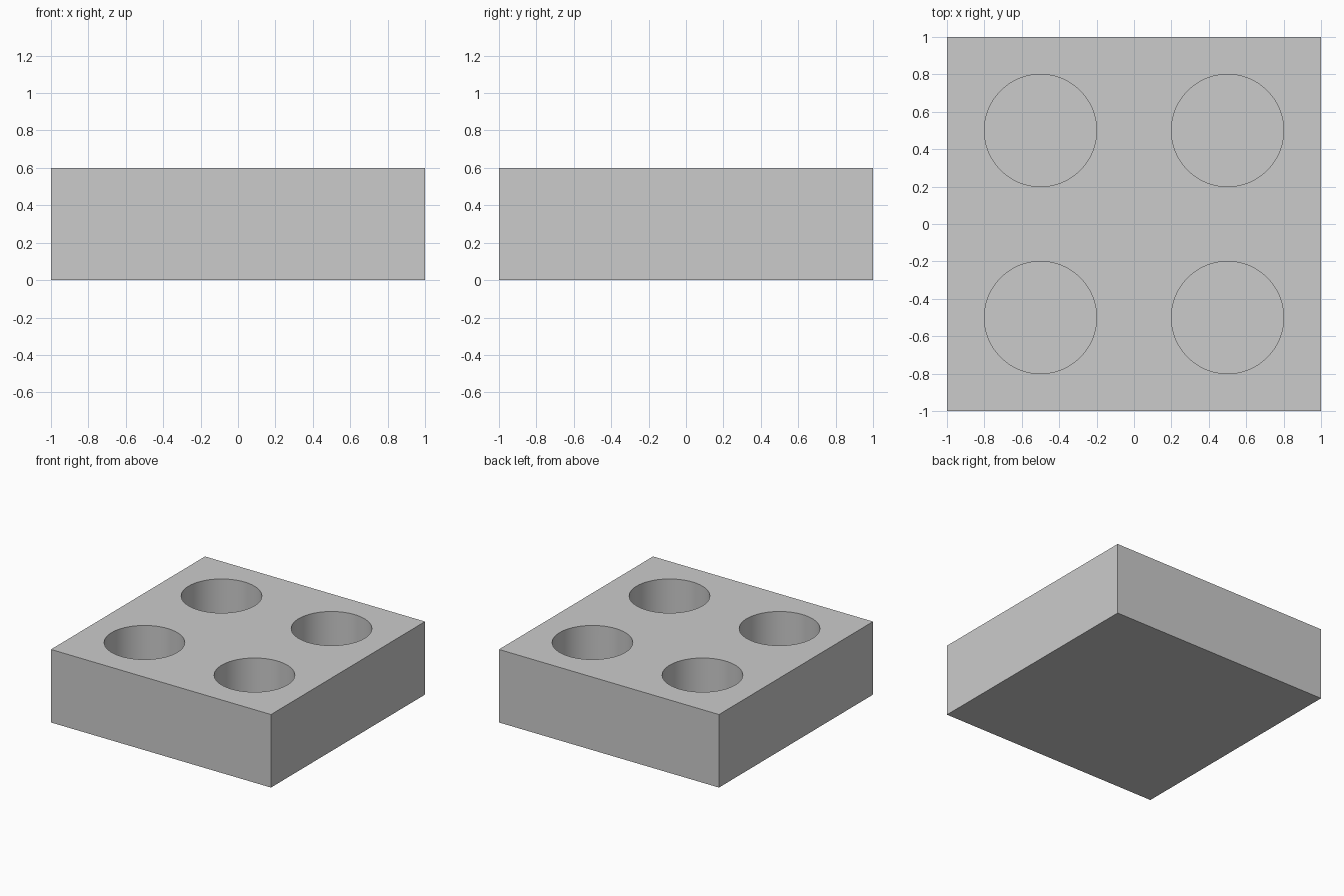
import bpy
import math

WIDTH, HEIGHT = 2.0, 0.6
HOLE_RADIUS, HOLE_OFFSET, FLOOR = 0.3, 0.5, 0.1

cube = bpy.data.objects.get("Cube")
if cube:
    bpy.data.objects.remove(cube, do_unlink=True)


def make_material(name, color):
    mat = bpy.data.materials.new(name)
    mat.use_nodes = True
    mat.diffuse_color = color
    mat.node_tree.nodes["Principled BSDF"].inputs["Base Color"].default_value = color
    return mat


grey = make_material("plain grey", (0.6, 0.6, 0.6, 1))

# Solid square block
bpy.ops.mesh.primitive_cube_add(size=1, location=(0, 0, HEIGHT / 2))
block = bpy.context.object
block.name = "block"
block.scale = (WIDTH, WIDTH, HEIGHT)
bpy.ops.object.transform_apply(location=True, rotation=False, scale=True)
block.data.materials.append(grey)

# Four round wells, open at the top
for x in (-HOLE_OFFSET, HOLE_OFFSET):
    for y in (-HOLE_OFFSET, HOLE_OFFSET):
        bpy.ops.mesh.primitive_cylinder_add(
            vertices=96, radius=HOLE_RADIUS, depth=HEIGHT,
            location=(x, y, FLOOR + HEIGHT / 2))
        cutter = bpy.context.object
        cutter.name = "well_cutter"
        cutter.data.materials.append(grey)
        cut = block.modifiers.new("well", "BOOLEAN")
        cut.operation = "DIFFERENCE"
        cut.solver = "EXACT"
        cut.object = cutter
        bpy.ops.object.select_all(action="DESELECT")
        block.select_set(True)
        bpy.context.view_layer.objects.active = block
        bpy.ops.object.modifier_apply(modifier=cut.name)
        bpy.data.objects.remove(cutter, do_unlink=True)

# Smooth well walls, crisp edges
bpy.ops.object.shade_smooth_by_angle(angle=math.radians(30))
